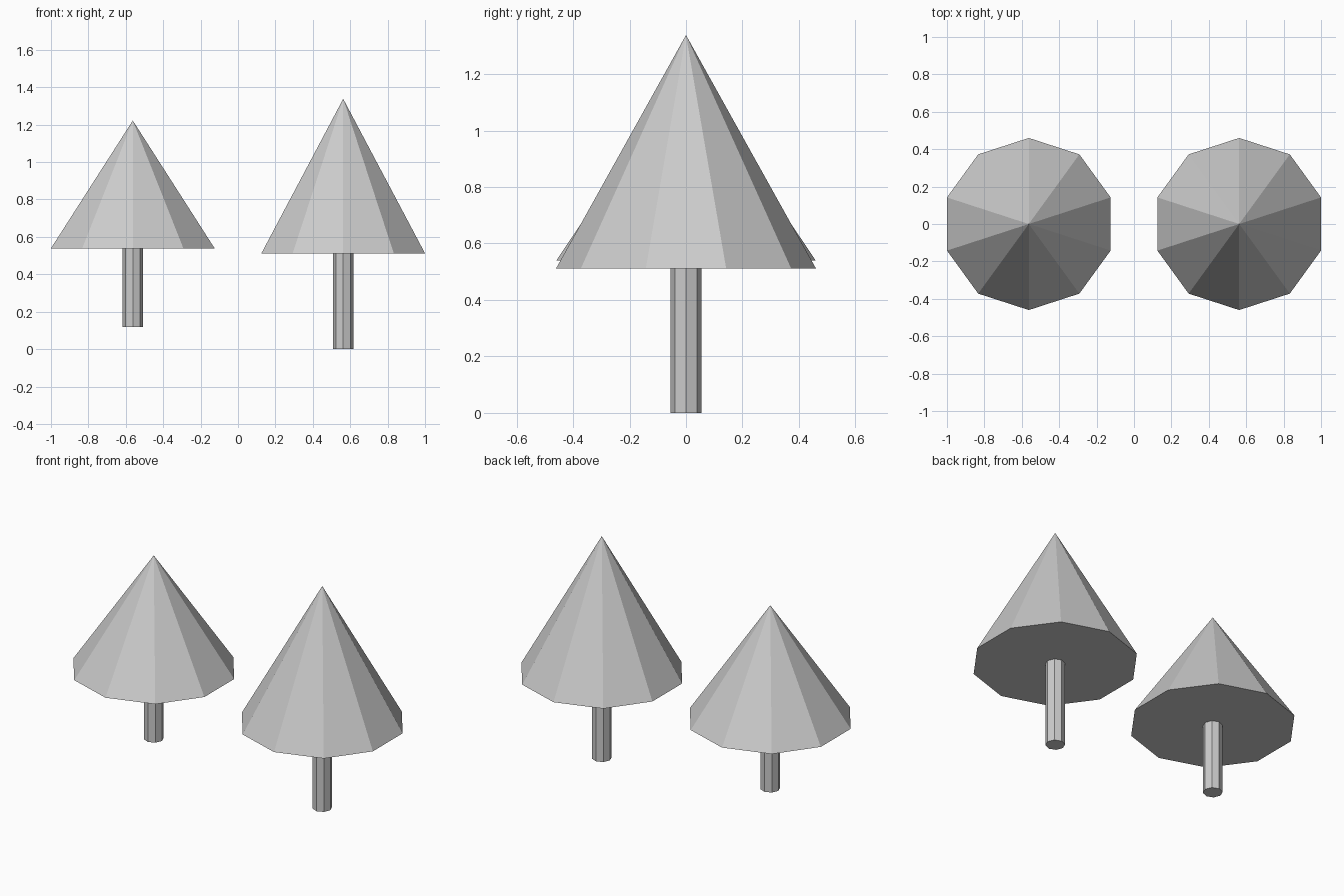
import bpy

if "Cube" in bpy.data.objects:
    bpy.data.objects.remove(bpy.data.objects["Cube"])


def cone(name, sides, r_bottom, r_top, x, z0, z1):
    bpy.ops.mesh.primitive_cone_add(
        vertices=sides, radius1=r_bottom, radius2=r_top, depth=z1 - z0,
        location=(x, 0, (z0 + z1) / 2))
    bpy.context.object.name = name


def tree(side, x, ground, canopy_base, apex):
    # Eight-sided trunk, its top tucked just inside the canopy
    cone(side + "_trunk", 8, 0.0545, 0.0545, x, ground, canopy_base + 0.02)
    # Ten-sided, flat-shaded canopy with a closed base
    cone(side + "_canopy", 10, 0.46, 0, x, canopy_base, apex)


tree("left", -0.5625, 0.117, 0.539, 1.222)
tree("right", 0.5625, 0.0, 0.512, 1.338)
